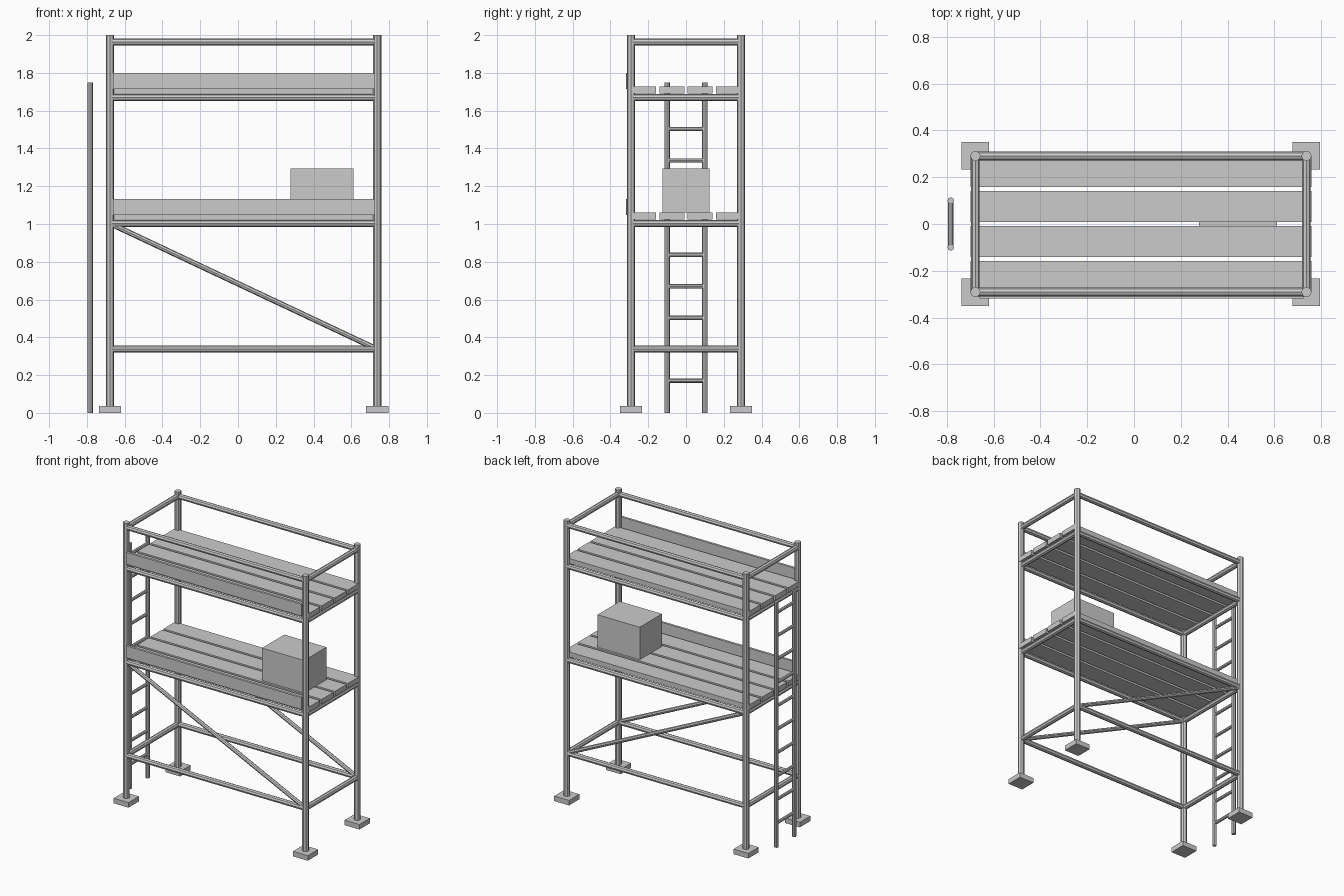
import bpy
from mathutils import Vector

if "Cube" in bpy.data.objects:
    bpy.data.objects.remove(bpy.data.objects["Cube"])

X = (-0.678, 0.737)      # post positions
Y = (-0.291, 0.291)
XC = 0.03                # deck centre
LEVELS = (0.337, 1.003, 1.67, 1.963)
DECKS = (1.003, 1.67)


def tube(name, a, b, r, sides=8):
    a, b = Vector(a), Vector(b)
    d = b - a
    bpy.ops.mesh.primitive_cylinder_add(vertices=sides, radius=r, depth=d.length, location=(a + b) / 2)
    o = bpy.context.object
    o.rotation_euler = d.to_track_quat('Z', 'Y').to_euler()
    o.name = name


def box(name, loc, size):
    bpy.ops.mesh.primitive_cube_add(size=1, location=loc)
    o = bpy.context.object
    o.scale = size
    o.name = name
    bpy.ops.object.transform_apply(location=False, rotation=False, scale=True)


# Corner posts with base plates
for x in X:
    for y in Y:
        tube("corner_post", (x, y, 0.01), (x, y, 2.0), 0.022)
        box("base_plate", (x, y, 0.018), (0.117, 0.117, 0.036))

# Horizontal rails around the frame
for z in LEVELS:
    for y in Y:
        tube("long_rail", (X[0], y, z), (X[1], y, z), 0.0185)
    for x in X:
        tube("end_rail", (x, Y[0], z), (x, Y[1], z), 0.0185)

# Diagonal braces, front and back
for y in Y:
    tube("diagonal_brace", (X[0], y, LEVELS[1]), (X[1], y, LEVELS[0]), 0.0145)

# Plank decks with a toe board along the front
for z in DECKS:
    for i in range(4):
        box("deck_plank", (XC, (i - 1.5) * 0.149, z + 0.04), (1.457, 0.131, 0.036))
    box("toe_board", (XC + 0.002, -0.309, z + 0.086), (1.385, 0.017, 0.085))

# Ladder at the left end
for y in (-0.1, 0.1):
    tube("ladder_rail", (-0.783, y, 0), (-0.783, y, 1.75), 0.0145)
for i in range(10):
    z = 0.17 + i * 0.1667
    tube("ladder_rung", (-0.783, -0.1, z), (-0.783, 0.1, z), 0.011)

# Crate on the lower deck
box("crate", (0.444, 0, 1.177), (0.333, 0.25, 0.232))
